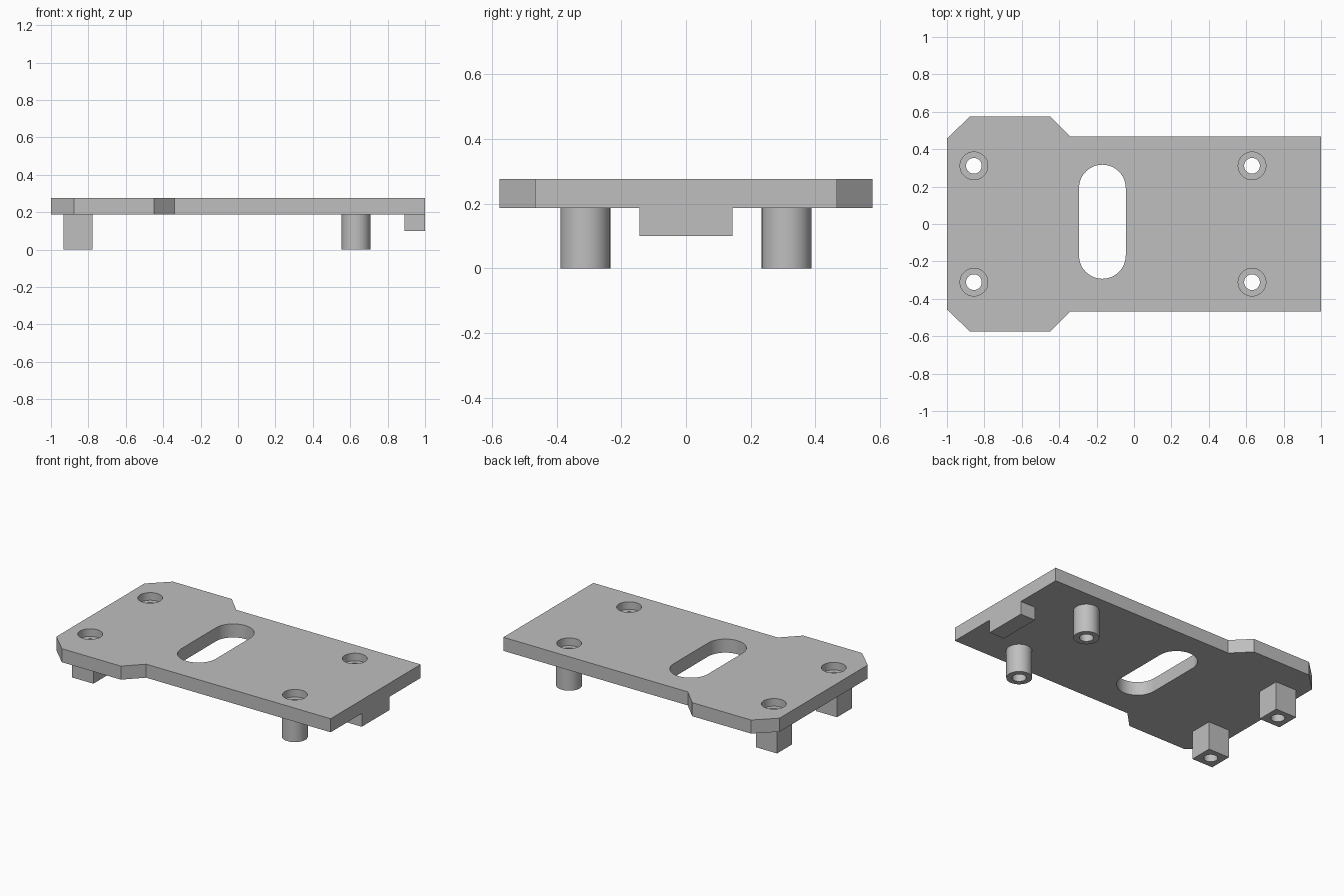
import bpy, bmesh, math

if "Cube" in bpy.data.objects:
    bpy.data.objects.remove(bpy.data.objects["Cube"], do_unlink=True)

Z_BOTTOM, Z_TOP = 0.187, 0.276      # plate thickness
Z_LEDGE = 0.226                     # floor of the screw recesses
POST_Y, POST_R, BORE_R, RECESS_R = 0.311, 0.077, 0.042, 0.074
SQUARE_X, ROUND_X = -0.856, 0.631

grey = bpy.data.materials.new("plain grey")
grey.use_nodes = True
colour = (0.52, 0.52, 0.52, 1)
grey.diffuse_color = colour
grey.node_tree.nodes["Principled BSDF"].inputs["Base Color"].default_value = colour


def prism(name, points, z0, z1):
    """Extrude a closed outline from z0 to z1."""
    bm = bmesh.new()
    base = bm.faces.new([bm.verts.new((x, y, z0)) for x, y in points])
    top = bmesh.ops.extrude_face_region(bm, geom=[base])["geom"]
    bmesh.ops.translate(bm, vec=(0, 0, z1 - z0),
                        verts=[v for v in top if isinstance(v, bmesh.types.BMVert)])
    bmesh.ops.recalc_face_normals(bm, faces=bm.faces)
    mesh = bpy.data.meshes.new(name)
    bm.to_mesh(mesh)
    bm.free()
    mesh.materials.append(grey)
    obj = bpy.data.objects.new(name, mesh)
    bpy.context.collection.objects.link(obj)
    return obj


def arc(x, y, r, start=0, sweep=360, n=48):
    count = n if sweep == 360 else n + 1
    return [(x + r * math.cos(math.radians(start + sweep * i / n)),
             y + r * math.sin(math.radians(start + sweep * i / n))) for i in range(count)]


def rect(x0, x1, y0, y1):
    return [(x0, y0), (x1, y0), (x1, y1), (x0, y1)]


def cut(obj, points, z0, z1):
    """Remove a prism from the object and discard the cutter."""
    cutter = prism("cutter", points, z0, z1)
    cutter.hide_render = True
    mod = obj.modifiers.new("cut", "BOOLEAN")
    mod.operation, mod.solver, mod.object = "DIFFERENCE", "EXACT", cutter
    bpy.ops.object.select_all(action="DESELECT")
    bpy.context.view_layer.objects.active = obj
    obj.select_set(True)
    bpy.ops.object.modifier_apply(modifier=mod.name)
    bpy.data.objects.remove(cutter, do_unlink=True)


def smooth(obj):
    bpy.ops.object.select_all(action="DESELECT")
    bpy.context.view_layer.objects.active = obj
    obj.select_set(True)
    bpy.ops.object.shade_smooth_by_angle(angle=math.radians(30))


# Plate with a wide chamfered end
half = [(1, 0.467), (-0.34, 0.467), (-0.448, 0.576), (-0.876, 0.576), (-1, 0.457)]
outline = half + [(x, -y) for x, y in reversed(half)]
plate = prism("base_plate", outline, Z_BOTTOM, Z_TOP)

# Rounded slot through the plate
slot_x, slot_y, slot_r, slot_half = -0.169, 0.012, 0.125, 0.18
slot = (arc(slot_x, slot_y + slot_half, slot_r, 0, 180, 24)
        + arc(slot_x, slot_y - slot_half, slot_r, 180, 180, 24))
cut(plate, slot, 0, 0.5)

# Hollow posts with recessed screw holes above them
for side, y in (("left", -POST_Y), ("right", POST_Y)):
    side = "front" if y < 0 else "back"
    for kind, x in (("square", SQUARE_X), ("round", ROUND_X)):
        cut(plate, arc(x, y, RECESS_R), Z_LEDGE, 0.5)
        cut(plate, arc(x, y, BORE_R), 0, 0.5)
        if kind == "square":
            shape = rect(x - POST_R, x + POST_R, y - POST_R, y + POST_R)
        else:
            shape = arc(x, y, POST_R)
        post = prism(f"{kind}_post_{side}", shape, 0, Z_BOTTOM)
        cut(post, arc(x, y, BORE_R), -0.1, 0.5)
        smooth(post)
smooth(plate)

# Tab under the narrow end
prism("end_tab", rect(0.89, 1, -0.144, 0.144), 0.1, Z_BOTTOM)
